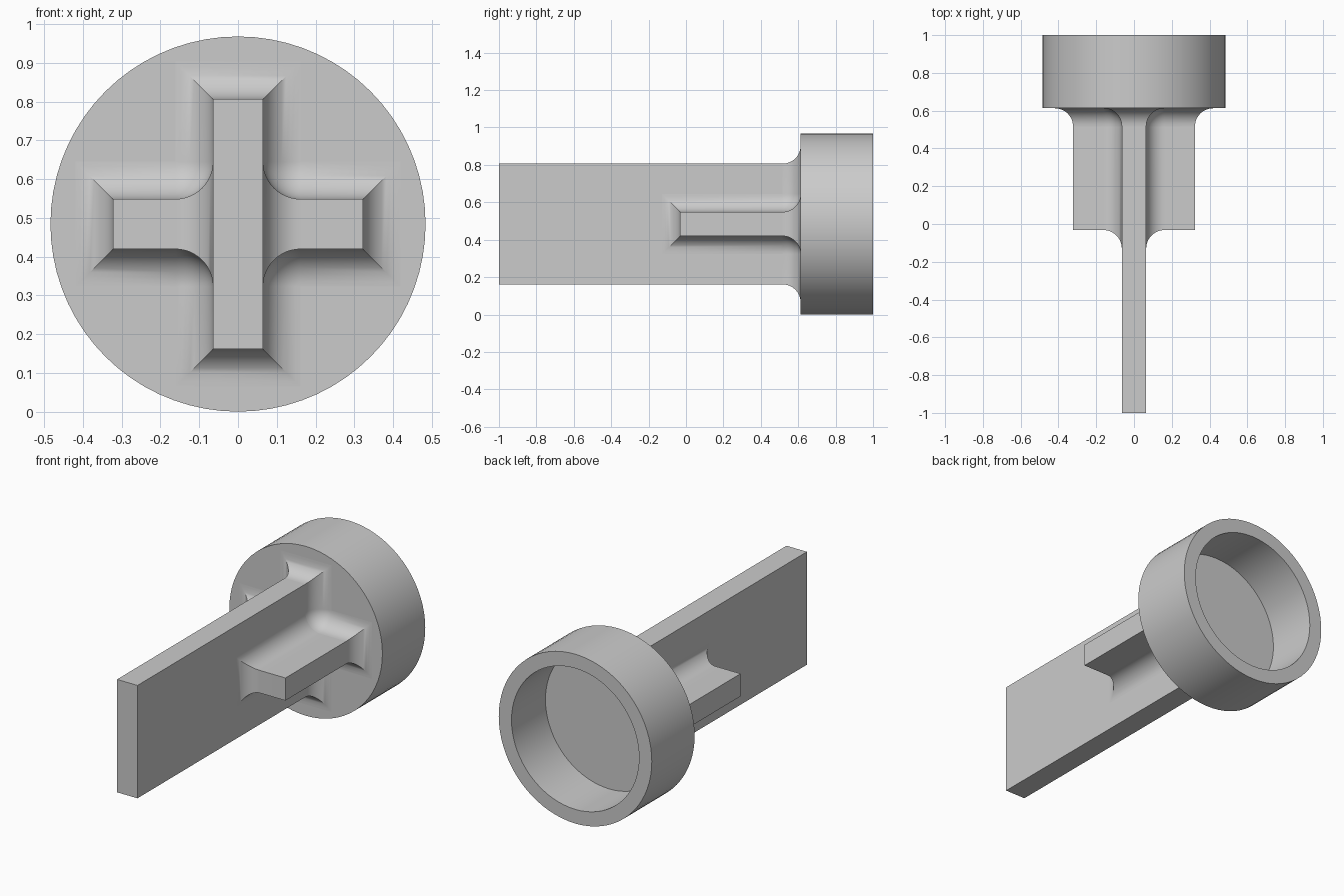
import bpy, bmesh, math

if "Cube" in bpy.data.objects:
    bpy.data.objects.remove(bpy.data.objects["Cube"], do_unlink=True)

U = 2 / 31                # module: total length is 31 modules
ZC = 7.5 * U              # axis height
R = 1.5 * U               # fillet radius
FACE = 1 - 6 * U          # front face of the cup
RIB = FACE - 10 * U       # front end of the side ribs
STEPS = 12
SIDES = 72

grey = bpy.data.materials.new("light_grey")
grey.use_nodes = True
grey.diffuse_color = (0.6, 0.6, 0.6, 1)
grey.node_tree.nodes["Principled BSDF"].inputs["Base Color"].default_value = (0.6, 0.6, 0.6, 1)


def loft(name, rings):
    """Skin a list of equal-length point loops and cap both ends."""
    bm = bmesh.new()
    loops = [[bm.verts.new(p) for p in ring] for ring in rings]
    n = len(loops[0])
    for a, b in zip(loops, loops[1:]):
        for i in range(n):
            j = (i + 1) % n
            bm.faces.new((a[i], a[j], b[j], b[i]))
    bm.faces.new(loops[0])
    bm.faces.new(loops[-1])
    bmesh.ops.remove_doubles(bm, verts=bm.verts, dist=1e-5)
    bmesh.ops.recalc_face_normals(bm, faces=bm.faces)
    mesh = bpy.data.meshes.new(name)
    bm.to_mesh(mesh)
    bm.free()
    mesh.materials.append(grey)
    obj = bpy.data.objects.new(name, mesh)
    bpy.context.collection.objects.link(obj)
    bpy.ops.object.select_all(action='DESELECT')
    obj.select_set(True)
    bpy.context.view_layer.objects.active = obj
    bpy.ops.object.shade_smooth_by_angle(angle=math.radians(30))
    return obj


def fillet():
    """Pairs of (outward growth, distance from the base face), wall to base."""
    angles = [math.pi / 2 * i / STEPS for i in range(STEPS + 1)]
    return [(R * (1 - math.cos(t)), R * (1 - math.sin(t))) for t in angles]


def circle(radius, y):
    angles = [math.tau * i / SIDES for i in range(SIDES)]
    return [(radius * math.sin(t), y, ZC + radius * math.cos(t)) for t in angles]


def rib_section(x, grow):
    y, h = RIB - grow, U + grow
    return [(x, y, ZC - h), (x, FACE, ZC - h), (x, FACE, ZC + h), (x, y, ZC + h)]


def cross_section(y, grow):
    """Cross outline grown outward, with rounded inner corners."""
    c, rad = U + R, R - grow
    quarter = [(5 * U + grow, U + grow)]
    for i in range(STEPS + 1):
        t = math.pi / 2 * i / STEPS
        quarter.append((c - rad * math.sin(t), c - rad * math.cos(t)))
    quarter.append((U + grow, 5 * U + grow))
    points = []
    for _ in range(4):
        points += [(px, y, ZC + pz) for px, pz in quarter]
        quarter = [(-pz, px) for px, pz in quarter]
    return points


# Open cup at the back
inner = 6.25 * U
floor = 1 - 4.75 * U
loft("cup", [circle(7.5 * U, FACE), circle(7.5 * U, 1), circle(inner, 1), circle(inner, floor)])

# Long upright blade
loft("blade", [[(sx * U, y, ZC + sz * 5 * U) for sx, sz in ((-1, -1), (1, -1), (1, 1), (-1, 1))]
               for y in (-1, FACE + U / 2)])

# Side ribs flaring into the blade
for side, label in ((1, "left"), (-1, "right")):
    rings = [rib_section(0, R)]
    rings += [rib_section(side * (U + d), g) for g, d in reversed(fillet())]
    rings.append(rib_section(side * 5 * U, 0))
    loft(label + "_rib", rings)

# Flared root joining blade and ribs to the cup
rings = [cross_section(FACE - d, g) for g, d in fillet()]
rings.append(cross_section(FACE + U / 2, R))
loft("root_fillet", rings)
